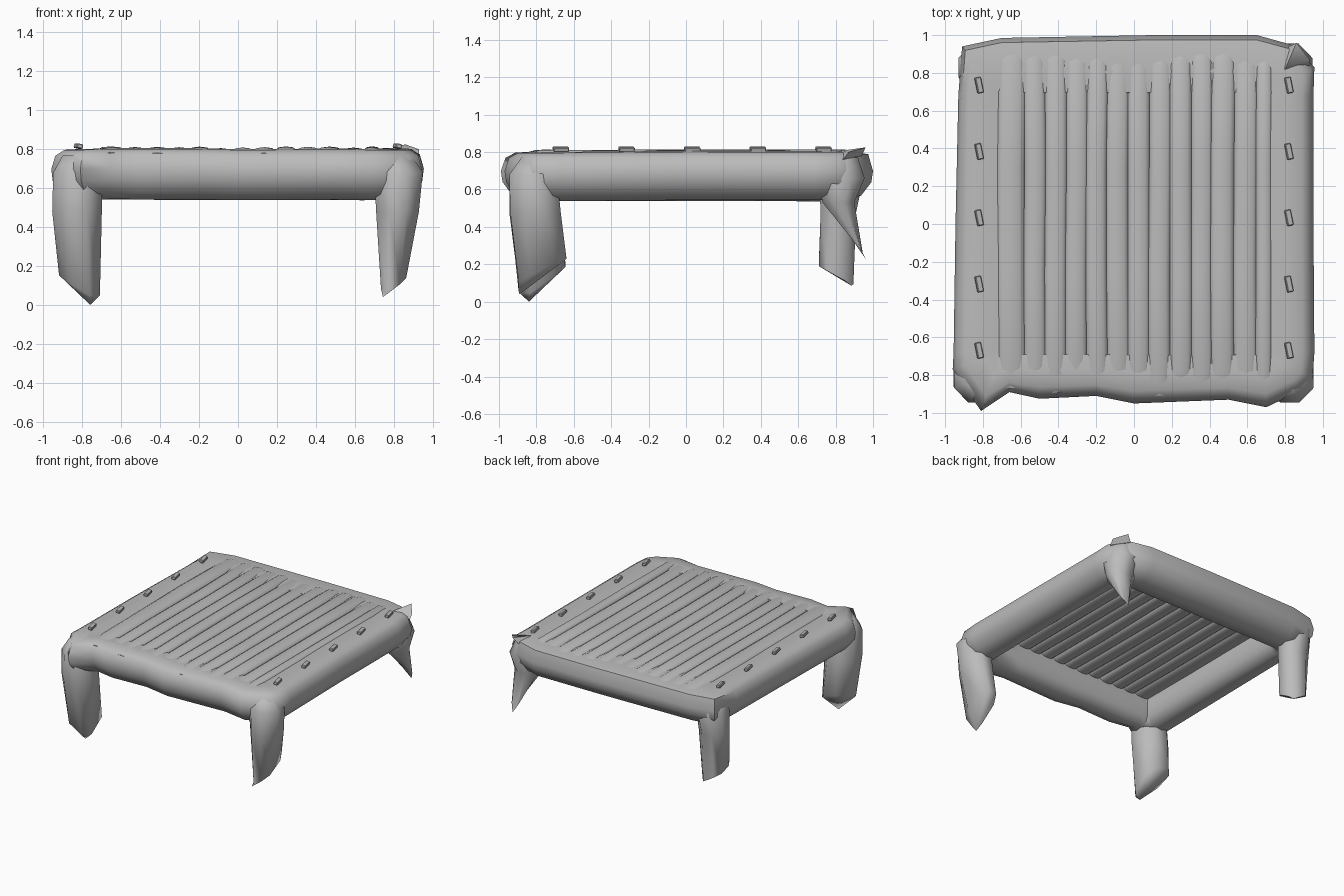
import bpy, bmesh, math, random
from mathutils import Vector, Matrix

if "Cube" in bpy.data.objects:
    bpy.data.objects.remove(bpy.data.objects["Cube"])

random.seed(4)
grey = bpy.data.materials.new("weathered_grey")
grey.diffuse_color = (0.5, 0.5, 0.5, 1)
grey.use_nodes = True
grey.node_tree.nodes["Principled BSDF"].inputs["Base Color"].default_value = grey.diffuse_color


def finish(name, bm, angle=50):
    bmesh.ops.remove_doubles(bm, verts=bm.verts, dist=0.0005)
    bmesh.ops.recalc_face_normals(bm, faces=bm.faces)
    me = bpy.data.meshes.new(name)
    bm.to_mesh(me)
    bm.free()
    me.materials.append(grey)
    me.shade_smooth()
    me.set_sharp_from_angle(angle=math.radians(angle))
    ob = bpy.data.objects.new(name, me)
    bpy.context.collection.objects.link(ob)
    return ob


def loft(name, rings, loop=False, angle=50):
    """Skin equal-length rings; cap both ends unless they form a loop."""
    bm = bmesh.new()
    vs = [[bm.verts.new(p) for p in r] for r in rings]
    n = len(rings[0])
    for a, b in list(zip(vs, vs[1:])) + ([(vs[-1], vs[0])] if loop else []):
        for i in range(n):
            j = (i + 1) % n
            bm.faces.new((a[i], a[j], b[j], b[i]))
    if not loop:
        bm.faces.new(vs[0])
        bm.faces.new(vs[-1])
    return finish(name, bm, angle)


def clamp(v, m):
    return max(-m, min(m, v))


# Rounded square frame: uneven outline, swept with a flat-topped tube section
outline = [(-0.91, 0.94), (-0.93, 0.68), (-0.945, 0), (-0.955, -0.68), (-0.96, -0.77),
           (-0.81, -0.99), (-0.66, -0.89), (-0.5, -0.925), (-0.2, -0.91), (0, -0.95),
           (0.5, -0.93), (0.7, -0.97), (0.89, -0.88), (0.945, -0.82), (0.955, -0.68),
           (0.95, 0), (0.95, 0.68), (0.955, 0.83), (0.83, 0.95), (0.65, 1.0),
           (0.1, 1.0), (-0.7, 0.985)]
section = [(0.25, 0.798), (0.08, 0.77), (0.0, 0.70), (0.03, 0.64), (0.2, 0.57),
           (0.5, 0.54), (0.8, 0.55), (0.97, 0.60), (1.0, 0.68), (1.0, 0.76),
           (0.95, 0.797), (0.6, 0.803)]
rings = []
for x, y in outline:
    o, i = Vector((x, y)), Vector((clamp(x, 0.70), clamp(y, 0.68)))
    wob = random.uniform(-0.004, 0.004)
    # the back edge stays square and high, the other edges are rounder
    up = 0.02 if y > 0.93 else 0
    rings.append([(*o.lerp(i, t), z + wob + (up if k == 1 else 0))
                  for k, (t, z) in enumerate(section)])
loft("frame", rings, loop=True)

# Rounded slats running front to back over the frame, with sunken uneven ends
edges = [-0.72, -0.58, -0.47, -0.36, -0.25, -0.145, -0.03, 0.08, 0.19, 0.30, 0.41, 0.53, 0.65, 0.73]
for k, (xa, xb) in enumerate(zip(edges, edges[1:])):
    cx, hw = (xa + xb) / 2, (xb - xa) / 2 + 0.006
    lift = random.uniform(-0.003, 0.005)
    front = -0.89 + random.uniform(-0.02, 0.03)
    back = 0.92 + random.uniform(-0.02, 0.02)
    stations = [(front, 0.755, 0.026), (front + 0.1, 0.773, 0.034), (-0.25, 0.774, 0.034),
                (0.3, 0.775, 0.034), (back - 0.08, 0.775, 0.034), (back, 0.757, 0.026)]
    rings = []
    for y, cz, h in stations:
        wx = random.uniform(-0.005, 0.005)
        wz = lift + random.uniform(-0.003, 0.003)
        ring = []
        for s in range(12):
            a = math.tau * s / 12
            sx = math.copysign(abs(math.cos(a)) ** 0.75, math.cos(a))
            ring.append((cx + wx + hw * sx, y, cz + wz + h * math.sin(a)))
        rings.append(ring)
    loft(f"slat_{k + 1}", rings)


def octagon(x0, x1, y0, y1, c):
    dx, dy = (x1 - x0) * c, (y1 - y0) * c
    return [(x0 + dx, y0), (x1 - dx, y0), (x1, y0 + dy), (x1, y1 - dy),
            (x1 - dx, y1), (x0 + dx, y1), (x0, y1 - dy), (x0, y0 + dy)]


# Legs: rounded posts rising inside the frame, ending in slanted broken points
def leg(name, boxes, tip, slope):
    rings = [[(x, y, z) for x, y in octagon(*b, 0.3)] for *b, z in boxes[:-1]]
    t = Vector(tip)
    rings.append([(x, y, t.z + slope * (Vector((x, y)) - t.xy).length)
                  for x, y in octagon(*boxes[-1][:4], 0.24)])
    bm = bmesh.new()
    vs = [[bm.verts.new(p) for p in r] for r in rings]
    for a, b in zip(vs, vs[1:]):
        for i in range(8):
            bm.faces.new((a[i], a[(i + 1) % 8], b[(i + 1) % 8], b[i]))
    bm.faces.new(vs[0])
    apex = bm.verts.new(tip)
    for i in range(8):
        bm.faces.new((vs[-1][i], vs[-1][(i + 1) % 8], apex))
    finish(name, bm, 62)


leg("front_left_leg",
    [(-0.90, -0.72, -0.90, -0.72, 0.77), (-0.95, -0.70, -0.945, -0.69, 0.68),
     (-0.955, -0.70, -0.945, -0.67, 0.48), (-0.92, -0.71, -0.89, -0.645, 0)],
    (-0.76, -0.84, 0.0), 0.95)
leg("front_right_leg",
    [(0.72, 0.89, -0.88, -0.72, 0.77), (0.70, 0.95, -0.945, -0.69, 0.68),
     (0.71, 0.93, -0.94, -0.67, 0.48), (0.735, 0.865, -0.895, -0.64, 0)],
    (0.745, -0.89, 0.04), 0.75)
leg("back_left_leg",
    [(-0.88, -0.72, 0.72, 0.90, 0.77), (-0.93, -0.70, 0.71, 0.95, 0.67),
     (-0.93, -0.71, 0.72, 0.91, 0.48), (-0.91, -0.74, 0.71, 0.895, 0)],
    (-0.77, 0.885, 0.085), 0.6)
# Back right leg is a short splintered spike
leg("back_right_leg",
    [(0.72, 0.90, 0.72, 0.92, 0.77), (0.70, 0.945, 0.70, 0.955, 0.66),
     (0.72, 0.92, 0.73, 0.90, 0.53), (0.83, 0.89, 0.88, 0.945, 0)],
    (0.86, 0.96, 0.23), 1.4)

# Raised chip at the back right corner
loft("corner_chip", [[(0.82, 0.94, 0.78), (0.93, 0.84, 0.76), (0.77, 0.80, 0.785)],
                     [(0.86, 0.96, 0.825), (0.93, 0.87, 0.80), (0.80, 0.82, 0.806)]])

# Peg rows along both sides
for side, px in (("left", -0.82), ("right", 0.82)):
    for i in range(5):
        bm = bmesh.new()
        bmesh.ops.create_cube(bm, size=1, matrix=Matrix.Translation((px, 0.735 - 0.351 * i, 0.816))
                              @ Matrix.Rotation(0.2, 4, 'Z') @ Matrix.Rotation(0.25, 4, 'Y')
                              @ Matrix.Diagonal((0.032, 0.085, 0.024, 1)))
        bmesh.ops.bevel(bm, geom=bm.edges[:], offset=0.004, segments=1, affect='EDGES')
        finish(f"{side}_peg_{i + 1}", bm, 30)
